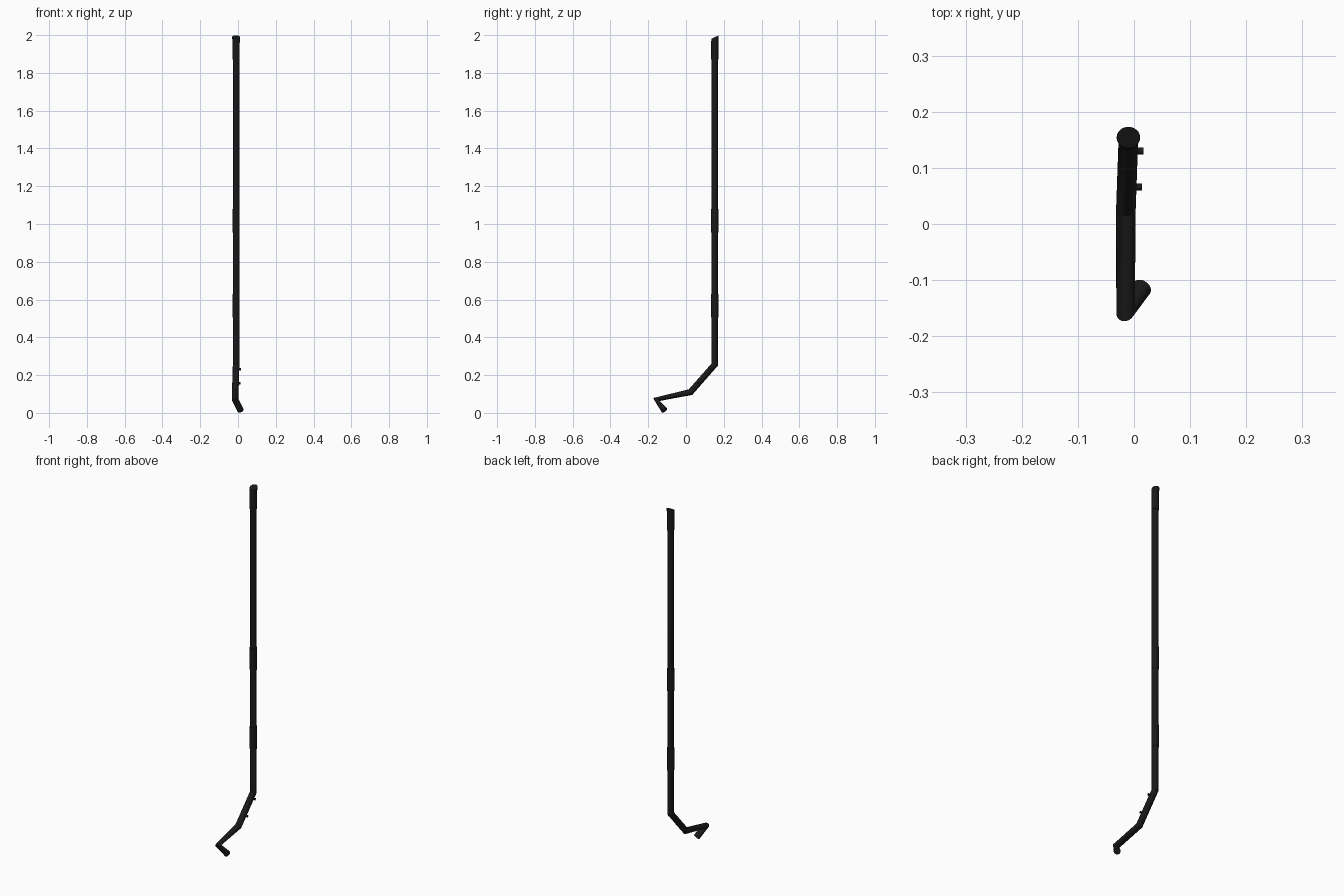
import bpy, bmesh, math
from mathutils import Vector

if "Cube" in bpy.data.objects:
    bpy.data.objects.remove(bpy.data.objects["Cube"])

black = bpy.data.materials.new("black")
black.diffuse_color = (0.01, 0.01, 0.01, 1)
black.use_nodes = True
black.node_tree.nodes["Principled BSDF"].inputs["Base Color"].default_value = black.diffuse_color
SIDES = 32


def sweep(name, points, radii, start_normal=None, sides=SIDES):
    """Capped round tube along a path, one ring per point set on the bisecting plane."""
    pts = [Vector(p) for p in points]
    dirs = [(b - a).normalized() for a, b in zip(pts, pts[1:])]
    bm = bmesh.new()
    rings, u = [], None
    for i, (p, r) in enumerate(zip(pts, radii)):
        if i == 0:
            n = Vector(start_normal).normalized() if start_normal else dirs[0]
        elif i == len(pts) - 1:
            n = dirs[-1]
        else:
            n = (dirs[i - 1] + dirs[i]).normalized()
        if u is None:
            u = n.orthogonal()
            if abs(n.x) < 0.5:
                u = Vector((1, 0, 0))
        u = (u - n * u.dot(n)).normalized()
        v = n.cross(u)
        rings.append([bm.verts.new(p + r * (math.cos(a) * u + math.sin(a) * v))
                      for a in (2 * math.pi * k / sides for k in range(sides))])
    for a, b in zip(rings, rings[1:]):
        for k in range(sides):
            j = (k + 1) % sides
            bm.faces.new((a[k], a[j], b[j], b[k]))
    bm.faces.new(rings[0])
    bm.faces.new(rings[-1])
    bmesh.ops.recalc_face_normals(bm, faces=bm.faces)
    me = bpy.data.meshes.new(name)
    bm.to_mesh(me)
    bm.free()
    me.materials.append(black)
    ob = bpy.data.objects.new(name, me)
    bpy.context.collection.objects.link(ob)
    bpy.ops.object.select_all(action='DESELECT')
    ob.select_set(True)
    bpy.context.view_layer.objects.active = ob
    bpy.ops.object.shade_smooth_by_angle(angle=math.radians(30))
    return ob


# Bent pipe: long upright, two sloping runs, short hooked end
X, Y, R = -0.010, 0.152, 0.0175
sweep("bent_pipe",
      [(X, Y, 1.975), (X, Y, 0.256), (-0.0145, 0.024, 0.11),
       (-0.015, -0.157, 0.071), (0.014, -0.114, 0.0125)],
      [R, R, R, R, R])

# Top sleeve with a slanted end
sweep("top_sleeve", [(X, Y + 0.002, 1.99), (X, Y, 1.96), (X, Y, 1.87)],
      [0.021, 0.0192, 0.0192], start_normal=(0, 0.45, -1))

# Middle and lower sleeves
for name, z in (("middle_sleeve", 0.955), ("lower_sleeve", 0.505)):
    sweep(name, [(X, Y, z + 0.125), (X, Y, z)], [0.0192, 0.0192])

# Two side pegs on the sloping run
for name, x, y, z in (("upper_peg", 0.017, 0.13, 0.231), ("lower_peg", 0.0145, 0.066, 0.158)):
    sweep(name, [(x - 0.025, y, z), (x, y, z)], [0.0065, 0.0065], sides=16)
